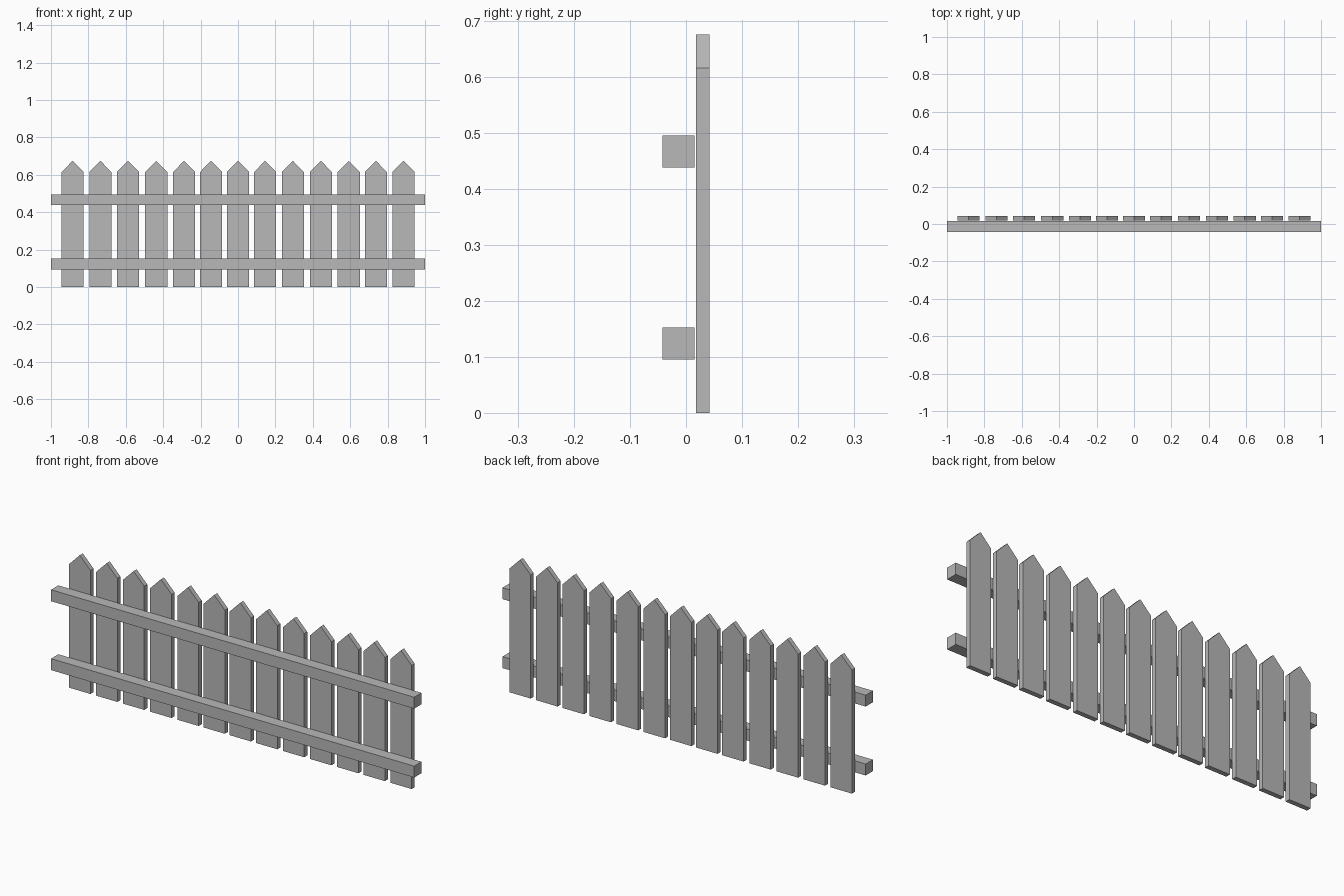
import bpy
import bmesh

cube = bpy.data.objects.get("Cube")
if cube:
    bpy.data.objects.remove(cube, do_unlink=True)

# Single flat grey for the whole fence
GREY = (0.48, 0.48, 0.48, 1.0)
grey = bpy.data.materials.new("plain grey")
grey.use_nodes = True
grey.diffuse_color = GREY
grey.node_tree.nodes["Principled BSDF"].inputs["Base Color"].default_value = GREY


def extrude_outline(name, outline, y_front, y_back):
    """Solid from an x/z outline, extruded from y_front to y_back."""
    bm = bmesh.new()
    face = bm.faces.new([bm.verts.new((x, y_front, z)) for x, z in outline])
    extruded = bmesh.ops.extrude_face_region(bm, geom=[face])["geom"]
    moved = [v for v in extruded if isinstance(v, bmesh.types.BMVert)]
    bmesh.ops.translate(bm, verts=moved, vec=(0, y_back - y_front, 0))
    bmesh.ops.recalc_face_normals(bm, faces=bm.faces)
    mesh = bpy.data.meshes.new(name)
    bm.to_mesh(mesh)
    bm.free()
    mesh.materials.append(grey)
    obj = bpy.data.objects.new(name, mesh)
    bpy.context.collection.objects.link(obj)
    return obj


# Pointed pickets, slightly unevenly spaced
HALF, SHOULDER, TIP = 0.059, 0.615, 0.675
profile = [(-HALF, 0), (HALF, 0), (HALF, SHOULDER), (0, TIP), (-HALF, SHOULDER)]
centres = [-0.884, -0.736, -0.588, -0.437, -0.288, -0.144, 0,
           0.145, 0.293, 0.443, 0.592, 0.737, 0.885]
for i, cx in enumerate(centres, 1):
    picket = extrude_outline(f"picket_{i}", profile, 0.018, 0.042)
    picket.location.x = cx

# Square rails across the front, just clear of the pickets
for name, low in (("lower_rail", 0.095), ("upper_rail", 0.438)):
    high = low + 0.057
    extrude_outline(name, [(-1, low), (1, low), (1, high), (-1, high)], -0.042, 0.015)
